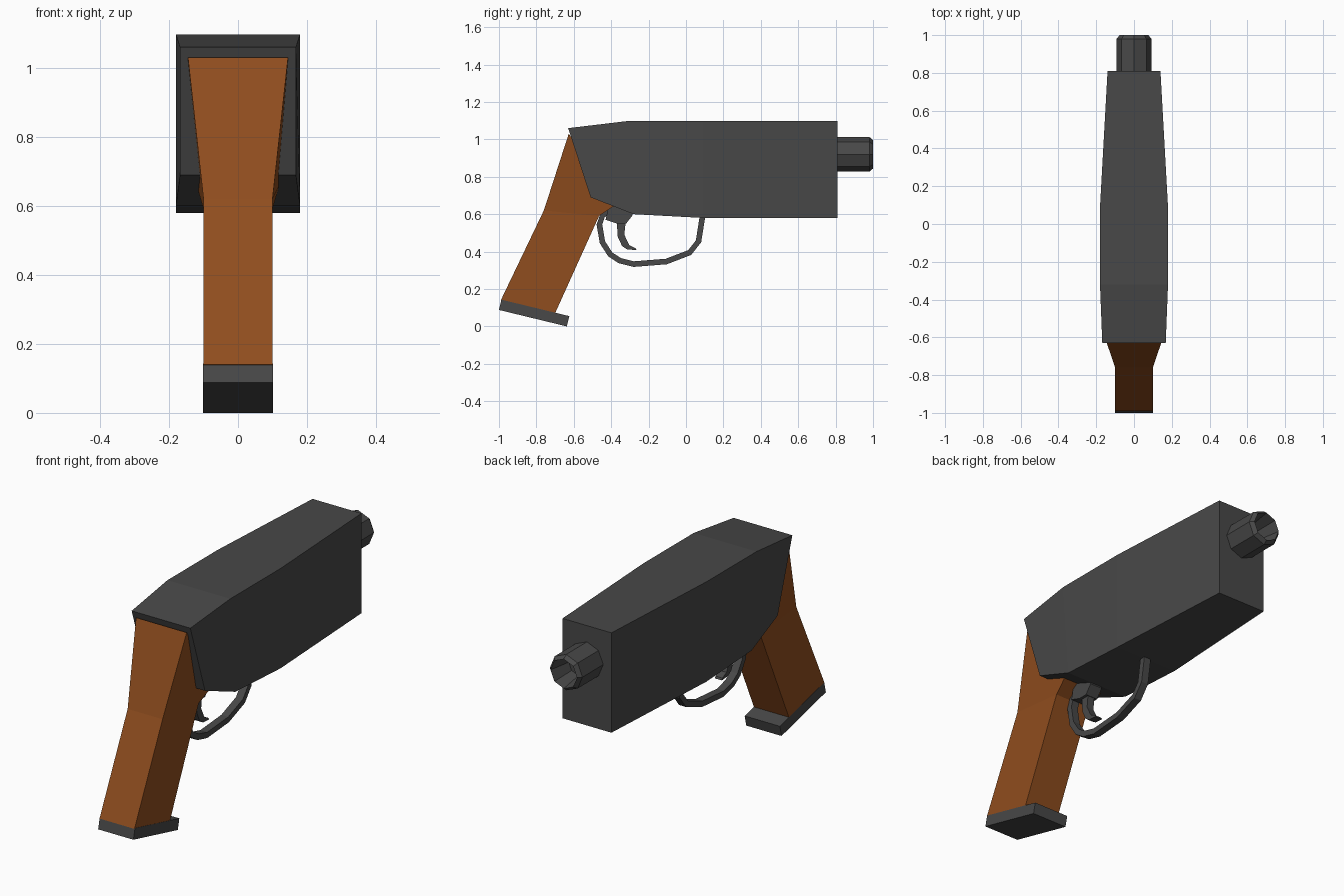
import bpy, bmesh, math
from mathutils import Vector

if "Cube" in bpy.data.objects:
    bpy.data.objects.remove(bpy.data.objects["Cube"])


def material(name, rgb):
    m = bpy.data.materials.new(name)
    m.diffuse_color = (*rgb, 1)
    m.use_nodes = True
    m.node_tree.nodes["Principled BSDF"].inputs["Base Color"].default_value = m.diffuse_color
    return m


WOOD = material("wood", (0.28, 0.075, 0.013))
STEEL = material("dark_steel", (0.065, 0.065, 0.065))


def loft(name, rings, mat, cap=True):
    """Skin consecutive rings of points."""
    bm = bmesh.new()
    loops = [[bm.verts.new(p) for p in r] for r in rings]
    for a, b in zip(loops, loops[1:]):
        n = len(a)
        for i in range(n):
            j = (i + 1) % n
            bm.faces.new((a[i], a[j], b[j], b[i]))
    if cap:
        bm.faces.new(loops[0])
        bm.faces.new(loops[-1])
    bmesh.ops.recalc_face_normals(bm, faces=bm.faces)
    me = bpy.data.meshes.new(name)
    bm.to_mesh(me)
    bm.free()
    ob = bpy.data.objects.new(name, me)
    bpy.context.collection.objects.link(ob)
    me.materials.append(mat)
    return ob


def section(p, q, wp, wq=None):
    """Four-sided section spanning side-view points p and q."""
    wq = wp if wq is None else wq
    return [(-wp, *p), (wp, *p), (wq, *q), (-wq, *q)]


def plate(name, profile, half, mat):
    """Side-view profile extruded across x."""
    return loft(name, [[(x, *p) for p in profile] for x in (-half, half)], mat)


# Main body, tapering in plan
loft("body", [
    section((-0.63, 1.06), (-0.51, 0.69), 0.168),
    section((-0.32, 1.097), (-0.28, 0.60), 0.18),
    section((0.09, 1.097), (0.09, 0.58), 0.18),
    section((0.81, 1.097), (0.81, 0.58), 0.14)], STEEL)

# Wooden grip
loft("grip", [
    section((-0.99, 0.14), (-0.70, 0.07), 0.10),
    section((-0.76, 0.62), (-0.465, 0.59), 0.10),
    section((-0.627, 1.03), (-0.36, 0.66), 0.145, 0.12)], WOOD)

# Base plate under the grip
plate("grip_base", [(-0.987, 0.143), (-1.0, 0.088), (-0.637, 0.0), (-0.624, 0.055)], 0.101, STEEL)

# Octagonal barrel with chamfered end and hollow bore
loft("barrel", [
    [(r * math.cos(k * math.pi / 4), y, 0.92 + r * math.sin(k * math.pi / 4)) for k in range(8)]
    for y, r in ((0.78, 0.093), (0.98, 0.093), (1.0, 0.076), (0.88, 0.055))], STEEL)

# Trigger guard swept along its loop
path = [Vector(p) for p in (
    (0.09, 0.60), (0.067, 0.455), (0.02, 0.395), (-0.105, 0.347), (-0.28, 0.333),
    (-0.355, 0.352), (-0.405, 0.385), (-0.447, 0.45), (-0.463, 0.545), (-0.445, 0.595), (-0.38, 0.635))]
rings = []
for i, p in enumerate(path):
    t = (path[min(i + 1, len(path) - 1)] - path[max(i - 1, 0)]).normalized()
    n = Vector((-t.y, t.x)) * 0.015
    rings.append(section(p + n, p - n, 0.02))
loft("trigger_guard", rings, STEEL)

# Trigger and its mounting block
plate("trigger_block", [(-0.41, 0.66), (-0.43, 0.57), (-0.37, 0.55), (-0.32, 0.55), (-0.285, 0.595), (-0.285, 0.64)],
      0.035, STEEL)
plate("trigger", [(-0.37, 0.56), (-0.365, 0.48), (-0.342, 0.43), (-0.315, 0.412), (-0.265, 0.408),
                  (-0.27, 0.418), (-0.303, 0.435), (-0.33, 0.49), (-0.322, 0.56)], 0.02, STEEL)
